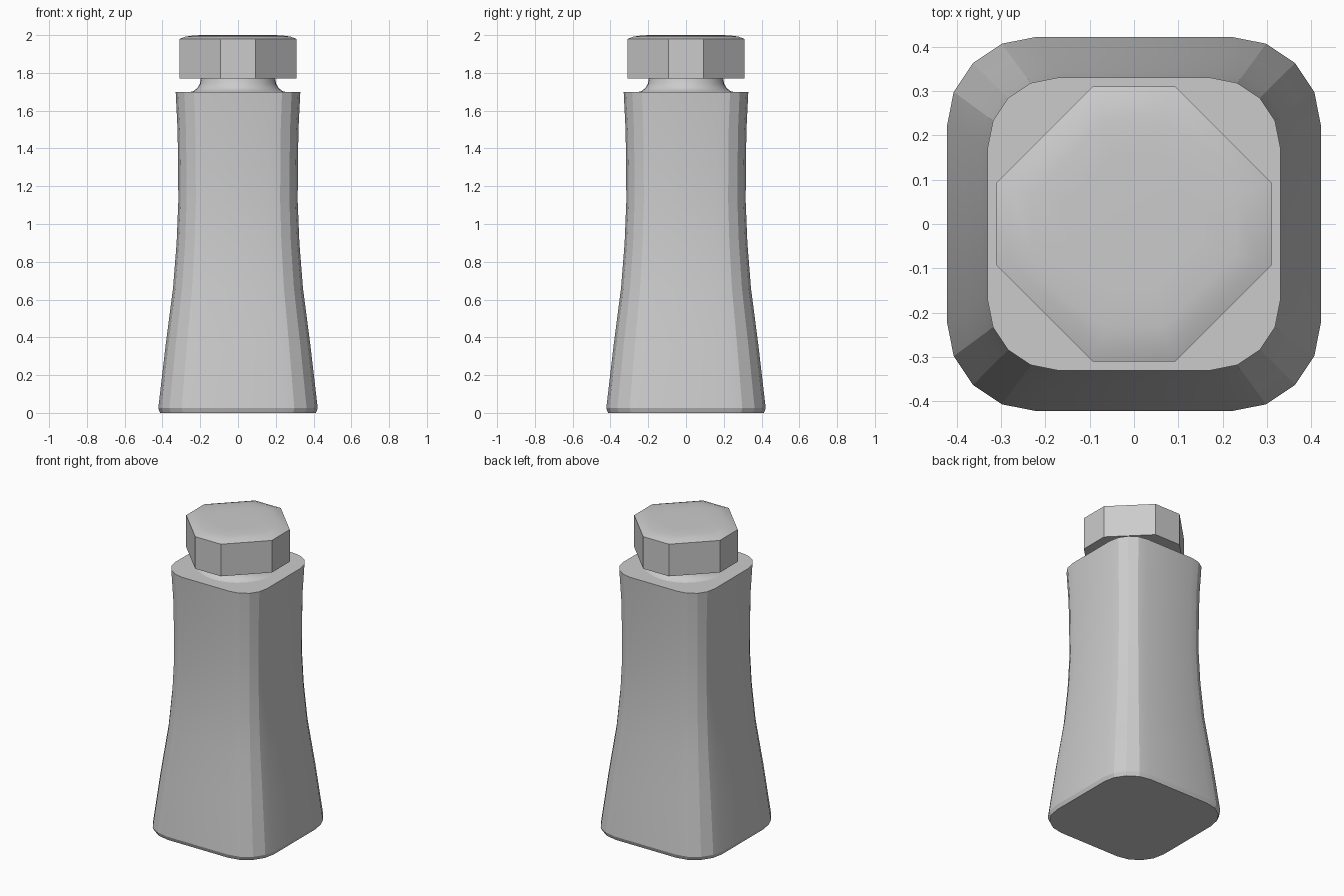
import bpy, bmesh, math

if "Cube" in bpy.data.objects:
    bpy.data.objects.remove(bpy.data.objects["Cube"])


def loft(name, outline, profile, angle=30):
    """Stack scaled copies of a unit outline along z; profile = (half width, z)."""
    bm = bmesh.new()
    rings = [[bm.verts.new((x * s, y * s, z)) for x, y in outline] for s, z in profile]
    n = len(outline)
    for low, high in zip(rings, rings[1:]):
        for i in range(n):
            j = (i + 1) % n
            bm.faces.new((low[i], low[j], high[j], high[i]))
    bm.faces.new(rings[0][::-1])
    bm.faces.new(rings[-1])
    mesh = bpy.data.meshes.new(name)
    bm.to_mesh(mesh)
    bm.free()
    obj = bpy.data.objects.new(name, mesh)
    bpy.context.collection.objects.link(obj)
    bpy.ops.object.select_all(action='DESELECT')
    obj.select_set(True)
    bpy.context.view_layer.objects.active = obj
    bpy.ops.object.shade_smooth_by_angle(angle=math.radians(angle))
    return obj


def rounded_square(radius, segments):
    pts = []
    c = 1 - radius
    for k, (sx, sy) in enumerate(((1, 1), (-1, 1), (-1, -1), (1, -1))):
        for i in range(segments + 1):
            a = math.pi / 2 * (k + i / segments)
            pts.append((sx * c + radius * math.cos(a), sy * c + radius * math.sin(a)))
    return pts


# Flared square body with rounded corners and a small foot bevel
loft("body", rounded_square(0.475, 4),
     [(0.413, 0), (0.422, 0.025), (0.383, 0.36), (0.344, 0.66), (0.325, 0.9),
      (0.316, 1.12), (0.317, 1.3), (0.32, 1.5), (0.33, 1.7)], 20)

# Round neck with a concave flare at its base
circle = [(math.cos(math.tau * i / 32), math.sin(math.tau * i / 32)) for i in range(32)]
loft("neck", circle,
     [(0.256, 1.698), (0.235, 1.704), (0.215, 1.72), (0.202, 1.743), (0.196, 1.775)])

# Eight-sided cap with wide chamfered corners and a slightly domed top
octagon = rounded_square(0.7, 1)
loft("cap", octagon,
     [(0.31, 1.77), (0.31, 1.98), (0.278, 1.992), (0.23, 1.999), (0.15, 2.0)], 35)
